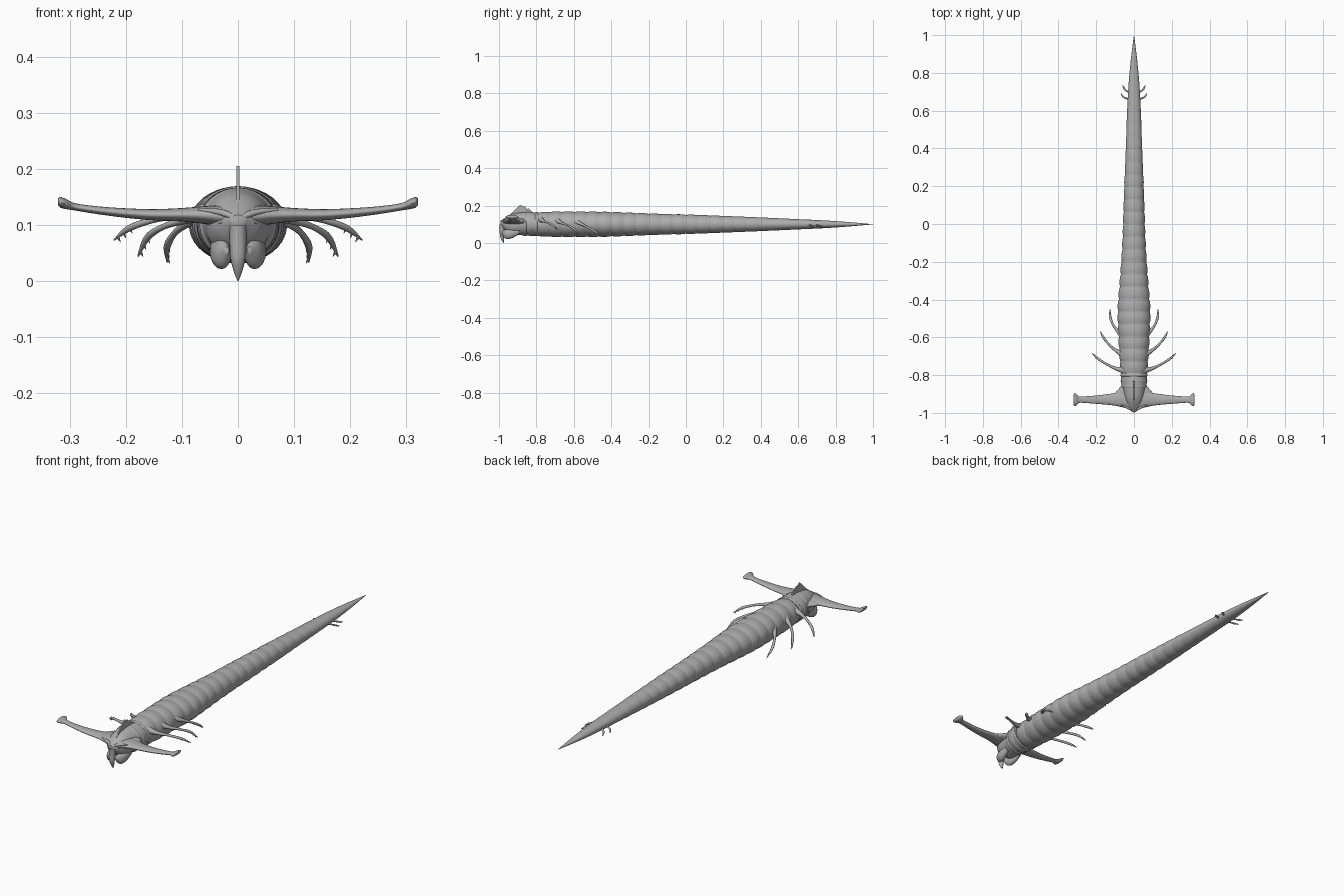
import bpy, math
from mathutils import Vector

cube = bpy.data.objects.get("Cube")
if cube:
    bpy.data.objects.remove(cube)

skin = bpy.data.materials.new("grey_skin")
skin.use_nodes = True
GREY = (0.42, 0.42, 0.42, 1)
skin.diffuse_color = GREY
skin.node_tree.nodes["Principled BSDF"].inputs["Base Color"].default_value = GREY


def spline(rows, t):
    """Smooth (Catmull-Rom) value of a table of rows at t in 0..1."""
    n = len(rows) - 1
    i = min(int(t * n), n - 1)
    f = t * n - i
    a, b, c, d = (rows[min(max(i + k, 0), n)] for k in (-1, 0, 1, 2))
    return [q + f / 2 * (r - p + f * (2 * p - 5 * q + 4 * r - s + f * (3 * (q - r) + s - p)))
            for p, q, r, s in zip(a, b, c, d)]


def finish(name, verts, faces, angle=50):
    mesh = bpy.data.meshes.new(name)
    mesh.from_pydata(verts, [], faces)
    mesh.materials.append(skin)
    obj = bpy.data.objects.new(name, mesh)
    bpy.context.collection.objects.link(obj)
    bpy.ops.object.select_all(action="DESELECT")
    bpy.context.view_layer.objects.active = obj
    obj.select_set(True)
    bpy.ops.object.mode_set(mode="EDIT")
    bpy.ops.mesh.select_all(action="SELECT")
    bpy.ops.mesh.normals_make_consistent(inside=False)
    bpy.ops.object.mode_set(mode="OBJECT")
    bpy.ops.object.shade_smooth_by_angle(angle=math.radians(angle))
    return obj


def loft(name, rows, steps=24, sides=20, frame=None, swell=None, mirror=1):
    """Skin ellipses along rows of (x, y, z, radius_a, radius_b)."""
    rings = [spline(rows, i / steps) for i in range(steps + 1)]
    verts, faces = [], []
    for i, (x, y, z, ra, rb) in enumerate(rings):
        if frame:
            a, b = map(Vector, frame)
        else:
            d = Vector(rings[min(i + 1, steps)][:3]) - Vector(rings[max(i - 1, 0)][:3])
            a = d.cross(Vector((0, 0, 1))).normalized()
            b = a.cross(d).normalized()
        k = swell(y) if swell else 1
        for s in range(sides):
            w = math.tau * s / sides
            p = Vector((x, y, z)) + a * max(ra, .0004) * k * math.cos(w) + b * max(rb, .0004) * k * math.sin(w)
            verts.append((p.x * mirror, p.y, p.z))
    for i in range(steps):
        for s in range(sides):
            q, r = i * sides + s, i * sides + (s + 1) % sides
            faces.append((q, r, r + sides, q + sides))
    faces += [tuple(range(sides)), tuple(range(steps * sides, (steps + 1) * sides))]
    return finish(name, verts, faces)


ACROSS = ((1, 0, 0), (0, 0, 1))   # rings facing along the body
LENGTHWISE = ((0, 1, 0), (0, 0, 1))   # rings facing sideways


# Long segmented body, evenly spaced stations from neck to tail tip
def segments(y):
    fade = min(1, max(0, (0.72 - y) / 0.5))
    phase = ((y + 0.86) / 0.066) % 1
    return 1 + fade * (0.065 * math.sin(math.pi * phase) ** 0.7 - 0.035)


widths = [.062, .074, .081, .085, .076, .066, .059, .055, .051, .046, .041, .036, .029, .017, .0005]
heights = [.056, .066, .067, .066, .062, .057, .053, .049, .044, .039, .033, .027, .021, .012, .0005]
last = len(widths) - 1
body = [(0, -.86 + 1.86 * i / last, .1, w, h) for i, (w, h) in enumerate(zip(widths, heights))]
loft("segmented_body", body, 280, 40, ACROSS, segments)

# Head, tapering to a blunt front
head = [(0, -.992, .108, .012, .010), (0, -.965, .100, .040, .036), (0, -.93, .098, .054, .056),
        (0, -.89, .102, .060, .060), (0, -.84, .102, .068, .063), (0, -.79, .100, .070, .062)]
loft("head", head, 36, 32, ACROSS)

# Neck folds
for i in range(3):
    y = -.86 + i * .03
    fold = [(0, y - .016, .101, .058, .055), (0, y, .101, .069 + i * .002, .065), (0, y + .016, .101, .058, .055)]
    loft("neck_fold_%d" % (i + 1), fold, 10, 32, ACROSS)

# Beak hanging over the mouth
beak = [(0, -.978, .100, .016, .020), (0, -.982, .070, .015, .014),
        (0, -.984, .040, .013, .011), (0, -.980, .018, .008, .007), (0, -.975, 0, .001, .001)]
loft("beak", beak, 20, 12, ((1, 0, 0), (0, 1, 0)))

# Dorsal fin: thin outline given thickness
outline = [(-.965, .135), (-.935, .158), (-.905, .188), (-.885, .205), (-.872, .194),
           (-.862, .196), (-.85, .182), (-.84, .184), (-.825, .168), (-.8, .155), (-.85, .135)]
n = len(outline)
verts = [(x, y, z) for x in (-.003, .003) for y, z in outline]
faces = [tuple(range(n)), tuple(range(n, 2 * n))]
faces += [(i, (i + 1) % n, (i + 1) % n + n, i + n) for i in range(n)]
finish("dorsal_fin", verts, faces, 30)

# Front legs: (x, y, z) points with thickness; tail legs below
front_paths = [
    [(.050, -.775, .125), (.095, -.765, .118), (.145, -.742, .110), (.192, -.712, .095), (.221, -.685, .073)],
    [(.055, -.690, .122), (.092, -.672, .110), (.132, -.638, .097), (.161, -.602, .078), (.178, -.570, .044)],
    [(.060, -.590, .115), (.088, -.565, .104), (.112, -.530, .086), (.126, -.490, .062), (.126, -.450, .034)]]
tail_paths = [
    [(.015, .650, .098), (.032, .662, .096), (.048, .668, .093), (.060, .678, .089), (.070, .692, .084)],
    [(.012, .690, .098), (.028, .698, .096), (.042, .706, .093), (.052, .718, .089), (.060, .735, .084)]]
front_thick = [.019, .0095, .006, .0065, .0015]
tail_thick = [.007, .005, .004, .0045, .001]

for side, m in (("left", 1), ("right", -1)):
    # Hammer wing with a swollen end
    wing = [(0, -.925, .112, .062, .024), (.05, -.925, .117, .048, .017), (.10, -.928, .118, .034, .012),
            (.15, -.929, .118, .027, .010), (.20, -.930, .121, .022, .0085), (.25, -.930, .126, .018, .007),
            (.29, -.930, .132, .017, .0065), (.306, -.930, .137, .031, .009),
            (.316, -.930, .140, .034, .0095), (.321, -.930, .141, .020, .006)]
    loft(side + "_hammer_wing", wing, 54, 20, LENGTHWISE, mirror=m)
    # Web joining the wing to the neck
    web = [(.03, -.90, .115, .055, .02), (.06, -.892, .116, .040, .014), (.095, -.905, .118, .016, .007)]
    loft(side + "_wing_web", web, 12, 16, LENGTHWISE, mirror=m)
    # Cheek, brow and eye swellings
    cheek = [(.020, -.985, .055, .004, .006), (.027, -.965, .048, .015, .024),
             (.032, -.935, .050, .018, .026), (.036, -.89, .066, .012, .018)]
    loft(side + "_cheek", cheek, 18, 16, ACROSS, mirror=m)
    brow = [(.005, -.986, .112, .006, .005), (.03, -.974, .122, .007, .006), (.07, -.958, .127, .003, .003)]
    loft(side + "_brow", brow, 14, 10, mirror=m)
    for i in range(3):
        x, z = .016 + .014 * i, .098 + .006 * i
        y = -.979 + .009 * i
        eye = [(x, y - .007, z, .001, .001), (x, y, z, .006, .004), (x, y + .012, z, .004, .003)]
        loft("%s_eye_%d" % (side, i + 1), eye, 8, 10, ACROSS, mirror=m)
    # Legs with small barbs beneath the claw
    for group, paths, thick in (("front", front_paths, front_thick), ("tail", tail_paths, tail_thick)):
        for i, path in enumerate(paths):
            rows = [(*p, t, t * .9) for p, t in zip(path, thick)]
            label = "%s_%s_leg_%d" % (side, group, i + 1)
            loft(label, rows, 24, 12, mirror=m)
            size = thick[3]
            for j in range(3):
                x, y, z = spline(rows, .76 + .08 * j)[:3]
                tip = (x - size * .8, y + size * .4, z - size * 1.5, .0004, .0004)
                barb = [(x, y, z, size * .5, size * .5), tip]
                loft("%s_barb_%d" % (label, j + 1), barb, 3, 6, mirror=m)
